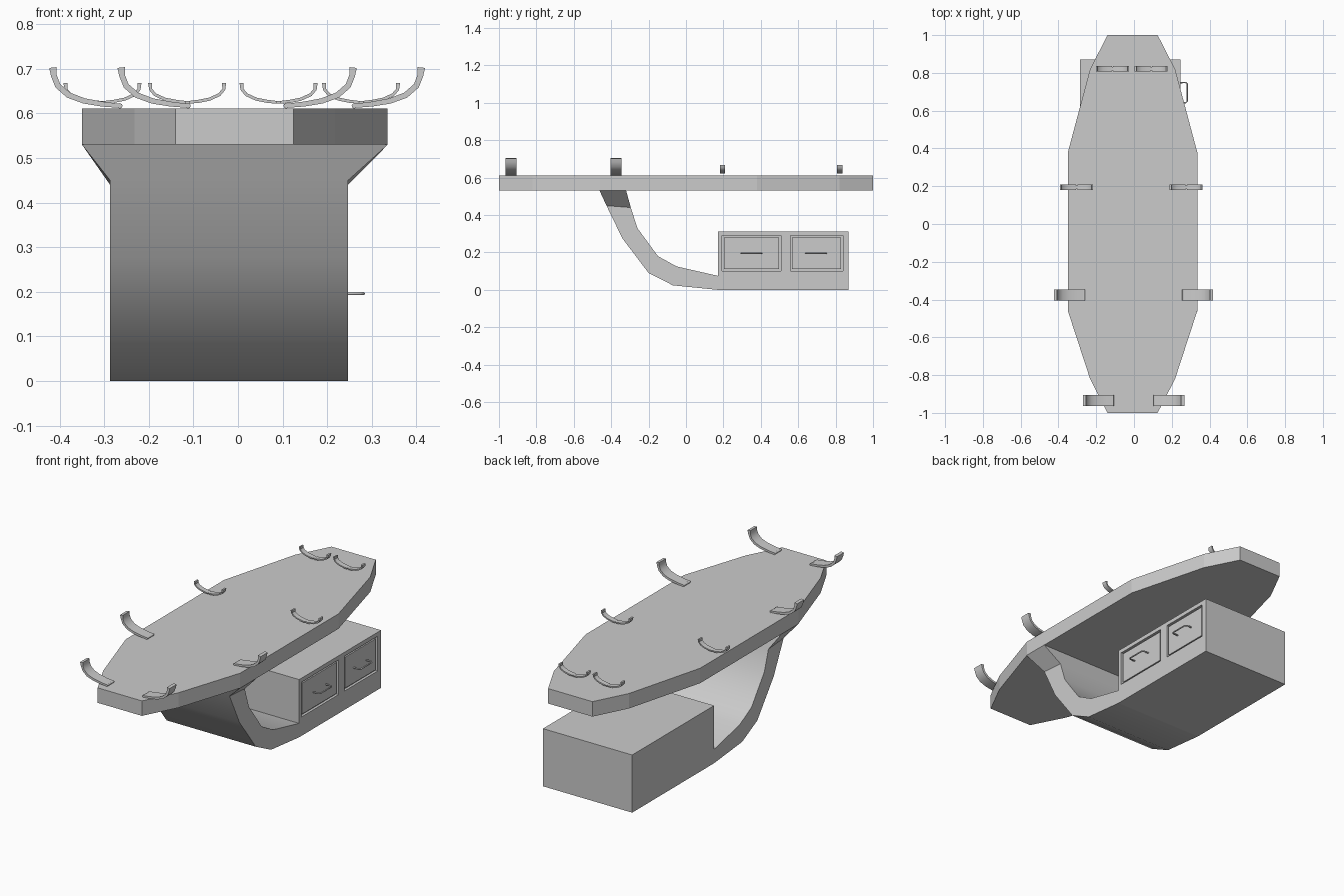
import bpy, bmesh
from mathutils import Vector

if "Cube" in bpy.data.objects:
    bpy.data.objects.remove(bpy.data.objects["Cube"])


def finish(name, bm, smooth=None):
    bmesh.ops.recalc_face_normals(bm, faces=bm.faces)
    me = bpy.data.meshes.new(name)
    bm.to_mesh(me)
    bm.free()
    ob = bpy.data.objects.new(name, me)
    bpy.context.collection.objects.link(ob)
    if smooth:
        bpy.ops.object.select_all(action='DESELECT')
        ob.select_set(True)
        bpy.context.view_layer.objects.active = ob
        bpy.ops.object.shade_smooth_by_angle(angle=smooth)
    return ob


def loft(name, rings, smooth=None):
    """Skin a list of closed rings and cap both ends."""
    bm = bmesh.new()
    rows = [[bm.verts.new(p) for p in r] for r in rings]
    n = len(rows[0])
    for a, b in zip(rows, rows[1:]):
        for i in range(n):
            j = (i + 1) % n
            bm.faces.new((a[i], a[j], b[j], b[i]))
    bm.faces.new(rows[0])
    bm.faces.new(rows[-1])
    return finish(name, bm, smooth)


def box(name, x0, x1, y0, y1, z0, z1):
    return loft(name, [[(x0, y0, z), (x1, y0, z), (x1, y1, z), (x0, y1, z)]
                       for z in (z0, z1)])


def strap(name, path, y, width):
    """Flat curved strip following (x, z, thickness) points."""
    rings = []
    for i, (x, z, t) in enumerate(path):
        a, b = path[max(i - 1, 0)], path[min(i + 1, len(path) - 1)]
        d = Vector((b[0] - a[0], b[1] - a[1])).normalized() * t / 2
        p, q = (x - d.y, z + d.x), (x + d.y, z - d.x)
        rings.append([(p[0], y - width / 2, p[1]), (p[0], y + width / 2, p[1]),
                      (q[0], y + width / 2, q[1]), (q[0], y - width / 2, q[1])])
    return loft(name, rings, 0.6)


# Table top: elongated tapered slab
half = [(0.1325, 1.0), (0.225, 0.82), (0.3425, 0.38),
        (0.3425, -0.46), (0.225, -0.82), (0.1325, -1.0)]
CX = -0.0075
outline = [(CX + x, y) for x, y in half] + [(CX - x, y) for x, y in reversed(half)]
loft("table_top", [[(x, y, z) for x, y in outline] for z in (0.53, 0.611)])

# Curved support arm: outer y,z / inner y,z / left and right x
XL, XR = -0.287, 0.247
arm = [(0.17, 0.0, 0.17, 0.075, XL, XR),
       (-0.07, 0.024, -0.05, 0.125, XL, XR),
       (-0.20, 0.09, -0.15, 0.18, XL, XR),
       (-0.34, 0.275, -0.26, 0.33, XL, XR),
       (-0.425, 0.45, -0.295, 0.44, XL, XR),
       (-0.462, 0.53, -0.32, 0.53, -0.35, 0.336)]
loft("support_arm", [[(l, oy, oz), (r, oy, oz), (r, iy, iz), (l, iy, iz)]
                     for oy, oz, iy, iz, l, r in arm], 0.6)

# Cabinet base with two drawer recesses, panels and bent-wire handles
base = box("cabinet_base", XL, XR, 0.17, 0.87, 0.0, 0.312)
for i, (y0, y1, hy) in enumerate([(0.192, 0.507, 0.35), (0.558, 0.84, 0.695)]):
    cut = box(f"drawer_cutter_{i}", XR - 0.014, XR + 0.05, y0, y1, 0.102, 0.29)
    cut.hide_render = True
    mod = base.modifiers.new("drawer_recess", 'BOOLEAN')
    mod.operation, mod.object, mod.solver = 'DIFFERENCE', cut, 'EXACT'
    bpy.context.view_layer.objects.active = base
    bpy.ops.object.modifier_apply(modifier=mod.name)
    bpy.data.objects.remove(cut)
    box(f"drawer_panel_{i}", XR - 0.02, XR - 0.004, y0 + 0.01, y1 - 0.01, 0.112, 0.28)
    cu = bpy.data.curves.new(f"drawer_handle_{i}", 'CURVE')
    cu.dimensions = '3D'
    cu.bevel_depth, cu.bevel_resolution, cu.use_fill_caps = 0.004, 1, True
    sp = cu.splines.new('POLY')
    pts = [(XR - 0.005, -0.054), (0.273, -0.054), (0.281, -0.046),
           (0.281, 0.046), (0.273, 0.054), (XR - 0.005, 0.054)]
    sp.points.add(len(pts) - 1)
    for p, (x, y) in zip(sp.points, pts):
        p.co = (x, hy + y, 0.196, 1)
    bpy.context.collection.objects.link(bpy.data.objects.new(f"drawer_handle_{i}", cu))

# Large half-open restraints with a hinge knuckle, one pair per row
big = [(0.15, 0.703, 0.017), (0.148, 0.685, 0.013), (0.139, 0.662, 0.013),
       (0.115, 0.641, 0.013), (0.08, 0.628, 0.012), (0.04, 0.621, 0.011),
       (0.0, 0.617, 0.009)]
for tag, x0, y in (("waist", 0.263, -0.375), ("end", 0.110, -0.935)):
    for s, side in ((1, "right"), (-1, "left")):
        strap(f"{tag}_restraint_{side}",
              [(-0.002 + s * (x0 + x), z, t) for x, z, t in big], y, 0.058)
        bm = bmesh.new()
        bmesh.ops.create_cone(bm, cap_ends=True, segments=8, radius1=0.006,
                              radius2=0.006, depth=0.058)
        for v in bm.verts:
            v.co = (v.co.x - 0.002 + s * x0, v.co.z + y, v.co.y + 0.617)
        finish(f"{tag}_hinge_{side}", bm, 0.9)

# Small U-shaped restraints made of two halves and a hinge pin
small = [(0.083, 0.668, 0.009), (0.082, 0.654, 0.007), (0.072, 0.642, 0.007),
         (0.05, 0.632, 0.007), (0.025, 0.627, 0.007), (0.004, 0.625, 0.006)]
for tag, cx, y in (("side_left", -0.304, 0.195), ("side_right", 0.276, 0.195),
                   ("tip_left", -0.114, 0.822), ("tip_right", 0.091, 0.822)):
    for s, side in ((1, "outer"), (-1, "inner")):
        strap(f"{tag}_cuff_{side}", [(cx + s * x, z, t) for x, z, t in small], y, 0.028)
    box(f"{tag}_cuff_pin", cx - 0.006, cx + 0.006, y - 0.01, y + 0.01, 0.622, 0.628)
